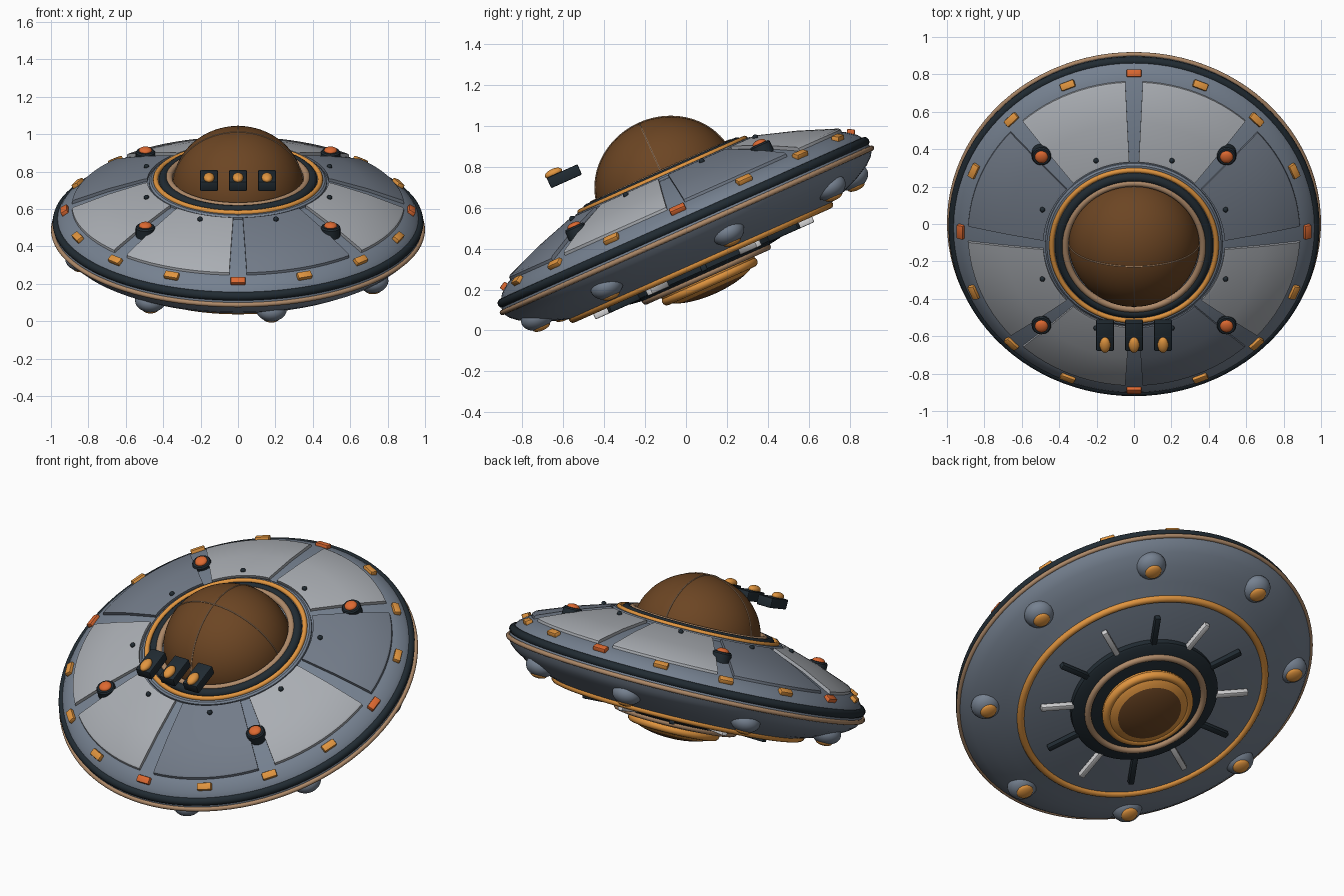
import bpy, bmesh, math
from mathutils import Matrix, Vector

if "Cube" in bpy.data.objects:
    bpy.data.objects.remove(bpy.data.objects["Cube"])

# The whole craft is built level around its rim centre, then tilted
TILT = Matrix.Translation((0, 0, 0.5)) @ Matrix.Rotation(math.radians(24), 4, 'X')


def material(name, rgb):
    m = bpy.data.materials.new(name)
    m.diffuse_color = (*rgb, 1)
    m.use_nodes = True
    m.node_tree.nodes["Principled BSDF"].inputs["Base Color"].default_value = m.diffuse_color
    return m


HULL = material("slate_hull", (0.18, 0.22, 0.28))
LIGHT = material("light_panel", (0.40, 0.42, 0.45))
DARK_PANEL = material("slate_panel", (0.17, 0.20, 0.25))
BLACK = material("dark_trim", (0.015, 0.024, 0.032))
ORANGE = material("amber_light", (0.75, 0.30, 0.05))
RED = material("red_orange_light", (0.72, 0.14, 0.03))
TAN = material("copper_trim", (0.42, 0.25, 0.14))
GLASS = material("brown_glass", (0.15, 0.06, 0.017))
WHITE = material("pale_metal", (0.65, 0.65, 0.66))


def finish(name, bm, mat, local=Matrix(), angle=35):
    bmesh.ops.recalc_face_normals(bm, faces=bm.faces)
    me = bpy.data.meshes.new(name)
    for f in bm.faces:
        f.smooth = True
    bm.to_mesh(me)
    bm.free()
    me.materials.append(mat)
    me.set_sharp_from_angle(angle=math.radians(angle))
    ob = bpy.data.objects.new(name, me)
    bpy.context.collection.objects.link(ob)
    ob.matrix_world = TILT @ local
    return ob


def lathe(name, profile, mat, steps=96, start=0, sweep=360, closed=False, local=Matrix()):
    """Turn an (r, z) profile around z, fully or as a capped sector."""
    bm = bmesh.new()
    full = sweep == 360
    rows = []
    for i in range(steps if full else steps + 1):
        a = math.radians(start + sweep * i / steps)
        rows.append([bm.verts.new((r * math.cos(a), r * math.sin(a), z)) for r, z in profile])
    n = len(profile)
    for i in range(steps):
        p, q = rows[i], rows[(i + 1) % len(rows)]
        for j in range(n if closed else n - 1):
            k = (j + 1) % n
            bm.faces.new((p[j], q[j], q[k], p[k]))
    if not full:
        bm.faces.new(rows[0])
        bm.faces.new(rows[-1])
    bmesh.ops.remove_doubles(bm, verts=bm.verts, dist=1e-5)
    return finish(name, bm, mat, local)


def ring(name, radius, tube, z, mat, tube_z=None, local=Matrix()):
    tz = tube_z or tube
    prof = [(radius + tube * math.cos(t * math.pi / 6), z + tz * math.sin(t * math.pi / 6))
            for t in range(12)]
    return lathe(name, prof, mat, closed=True, local=local)


def ball(name, loc, size, mat, turn=0):
    bm = bmesh.new()
    bmesh.ops.create_uvsphere(bm, u_segments=24, v_segments=14, radius=1)
    bmesh.ops.scale(bm, vec=size, verts=bm.verts)
    return finish(name, bm, mat, Matrix.Translation(loc) @ Matrix.Rotation(turn, 4, 'Z'))


def box(name, loc, size, mat, turn=0, slope=0, bevel=0.006):
    bm = bmesh.new()
    bmesh.ops.create_cube(bm, size=1)
    bmesh.ops.scale(bm, vec=size, verts=bm.verts)
    bmesh.ops.bevel(bm, geom=bm.edges[:], offset=bevel, segments=2, affect='EDGES', profile=0.5)
    return finish(name, bm, mat, Matrix.Translation(loc) @ Matrix.Rotation(turn, 4, 'Z')
                  @ Matrix.Rotation(slope, 4, 'Y'))


def polar(r, deg, z):
    a = math.radians(deg)
    return Vector((r * math.cos(a), r * math.sin(a), z))


# Saucer body
lathe("hull", [(0, 0.27), (0.40, 0.27), (0.50, 0.257), (0.70, 0.192), (0.90, 0.113), (0.95, 0.075),
               (0.98, 0.03), (0.985, -0.02), (0.965, -0.05), (0.93, -0.08), (0.86, -0.118),
               (0.78, -0.15), (0.69, -0.178), (0.66, -0.19), (0, -0.195)], HULL)
ring("rim_band", 0.968, 0.024, 0.03, BLACK)
ring("rim_trim", 0.987, 0.013, -0.012, TAN)

# Eight raised top panels
for i in range(8):
    lathe(f"top_panel_{i}", [(0.485, 0.276), (0.50, 0.274), (0.69, 0.214), (0.88, 0.141),
                             (0.888, 0.132), (0.888, 0.09), (0.485, 0.24)],
          DARK_PANEL if i % 3 == 0 else LIGHT, steps=12, start=45 * i + 3, sweep=39, closed=True)
    # Small studs at the inner panel ends
    ball(f"stud_{i}", polar(0.53, 22.5 + 45 * i, 0.268), (0.014, 0.014, 0.014), BLACK)

# Collar and dome
lathe("collar", [(0.475, 0.25), (0.475, 0.272), (0.465, 0.28), (0.36, 0.285)], HULL)
ring("collar_light", 0.44, 0.014, 0.283, ORANGE)
ring("collar_band", 0.398, 0.026, 0.28, BLACK)
ring("collar_trim", 0.368, 0.018, 0.292, TAN)
DR, DZ, DH = 0.35, 0.24, 0.32
lathe("dome", [(DR * math.cos(t * math.pi / 40), DZ + DH * math.sin(t * math.pi / 40))
               for t in range(21)], GLASS)
for turn in (0, 90):
    m = (Matrix.Translation((0, 0, DZ)) @ Matrix.Rotation(math.radians(turn), 4, 'Z')
         @ Matrix.Diagonal((1, 1, DH / DR, 1)) @ Matrix.Rotation(math.pi / 2, 4, 'X'))
    prof = [(DR + 0.001 + 0.004 * math.cos(t * math.pi / 3), 0.004 * math.sin(t * math.pi / 3))
            for t in range(6)]
    lathe(f"dome_seam_{turn}", prof, TAN, steps=48, sweep=180, closed=True, local=m)

# Sixteen lights around the upper rim
for i in range(16):
    a = 22.5 * i
    box(f"rim_light_{i}", polar(0.926, a, 0.1), (0.04, 0.08, 0.03), RED if i % 4 == 0 else ORANGE,
        math.radians(a), math.radians(30))

# Four beacons on the diagonals
for i in range(4):
    p = polar(0.7, 45 + 90 * i, 0)
    lathe(f"beacon_base_{i}", [(0, 0.17), (0.052, 0.17), (0.052, 0.222), (0.046, 0.23), (0, 0.23)],
          BLACK, steps=24, local=Matrix.Translation(p))
    ball(f"beacon_lamp_{i}", p + Vector((0, 0, 0.232)), (0.035, 0.035, 0.018), RED)

# Three hovering control boxes in front of the dome
for i, x in enumerate((-0.155, 0, 0.155)):
    box(f"control_box_{i}", (x, -0.44, 0.473), (0.094, 0.165, 0.055), BLACK)
    ball(f"control_lamp_{i}", (x, -0.482, 0.508), (0.029, 0.045, 0.022), ORANGE)

# Eight landing pods beneath the rim
for i in range(8):
    a = 12 + 45 * i
    ball(f"pod_{i}", polar(0.86, a, -0.102), (0.083, 0.083, 0.062), HULL, math.radians(a))
    ball(f"pod_lamp_{i}", polar(0.86, a, -0.152), (0.046, 0.046, 0.02), ORANGE)

# Underside rings, rods and lens
ring("belly_light", 0.685, 0.02, -0.18, ORANGE)
lathe("belly_plate", [(0.41, -0.18), (0.41, -0.222), (0.40, -0.23), (0.30, -0.245), (0, -0.25)], BLACK)
ring("belly_trim", 0.325, 0.018, -0.245, TAN)
for i in range(12):
    a = 30 * i
    box(f"belly_rod_{i}", polar(0.48, a, -0.212), (0.21, 0.032, 0.032),
        WHITE if i % 2 else BLACK, math.radians(a))
lens = lathe("belly_lens", [(0.25 * math.cos(t * math.pi / 24), -0.26 - 0.09 * math.sin(t * math.pi / 24))
                            for t in range(13)], ORANGE)
lens.data.materials.append(GLASS)
for f in lens.data.polygons:
    if f.center.xy.length < 0.185:
        f.material_index = 1
ring("lens_ring", 0.23, 0.024, -0.285, ORANGE)
